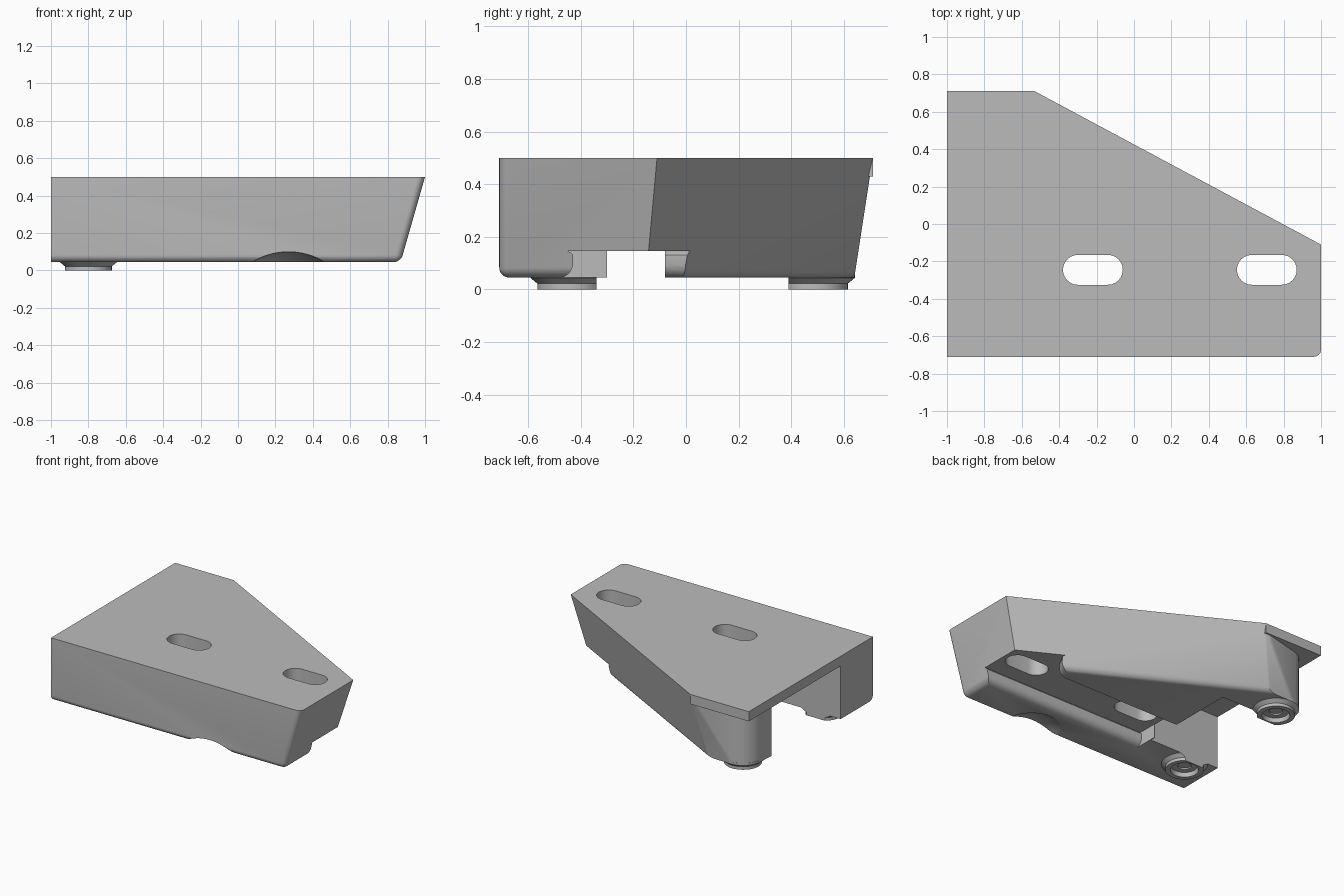
import bpy, bmesh
from math import cos, sin, pi, radians
from mathutils import Vector

if "Cube" in bpy.data.objects:
    bpy.data.objects.remove(bpy.data.objects["Cube"], do_unlink=True)

grey = bpy.data.materials.new("plain_grey")
grey.use_nodes = True
COLOUR = (0.5, 0.5, 0.5, 1)
grey.diffuse_color = COLOUR
grey.node_tree.nodes["Principled BSDF"].inputs["Base Color"].default_value = COLOUR

TOP, CEILING, BASE = 0.5, 0.43, 0.045
FRONT, BACK = -0.71, 0.71
FOOT_X, FOOT_Y = -0.8, {"front": -0.44, "back": 0.49}
WALL_Y = {"front": -0.34, "back": 0.39}
NX, NY = 0.472, 0.8816          # outward direction of the diagonal wall


def finish(name, bm):
    bmesh.ops.recalc_face_normals(bm, faces=bm.faces)
    mesh = bpy.data.meshes.new(name)
    bm.to_mesh(mesh)
    bm.free()
    mesh.materials.append(grey)
    ob = bpy.data.objects.new(name, mesh)
    bpy.context.collection.objects.link(ob)
    return ob


def loft(name, rings):
    """Closed solid through equally long rings of points."""
    bm = bmesh.new()
    loops = [[bm.verts.new(p) for p in ring] for ring in rings]
    n = len(loops[0])
    for a, b in zip(loops, loops[1:]):
        for i in range(n):
            j = (i + 1) % n
            bm.faces.new((a[i], a[j], b[j], b[i]))
    bm.faces.new(loops[0])
    bm.faces.new(loops[-1])
    return finish(name, bm)


def prism(name, outline, z0, z1):
    return loft(name, [[(x, y, z) for x, y in outline] for z in (z0, z1)])


def combine(target, tool, operation):
    mod = target.modifiers.new(operation.lower(), 'BOOLEAN')
    mod.operation, mod.object, mod.solver = operation, tool, 'EXACT'
    bpy.context.view_layer.objects.active = target
    bpy.ops.object.modifier_apply(modifier=mod.name)
    bpy.data.objects.remove(tool, do_unlink=True)


def smooth(ob):
    bpy.ops.object.select_all(action='DESELECT')
    ob.select_set(True)
    bpy.context.view_layer.objects.active = ob
    bpy.ops.object.shade_smooth_by_angle(angle=radians(32))


def diagonal_x(y, z):
    """Position of the drafted diagonal wall."""
    return (0.375 - 0.098 * (TOP - z) / (TOP - BASE) - NY * y) / NX


# Drafted body with a round pillar at its back corner
bm = bmesh.new()
for z in (BASE, TOP):
    low = z == BASE
    end_x = 0.87 if low else 1.0
    back_y = 0.64 if low else BACK
    corner_y = (NX / NY) * (diagonal_x(0, z) - end_x)
    outline = [(-1, FRONT), (end_x, FRONT), (end_x, corner_y),
               (diagonal_x(back_y, z), back_y), (-1, WALL_Y["front"])]
    outline += [(FOOT_X + 0.15 * cos(2 * pi * i / 40),
                 FOOT_Y["back"] + 0.15 * sin(2 * pi * i / 40)) for i in range(40)]
    for x, y in outline:
        bm.verts.new((x, y, z))
hull = bmesh.ops.convex_hull(bm, input=bm.verts)
loose = [v for v in bm.verts if not v.link_faces]
bmesh.ops.delete(bm, geom=loose, context='VERTS')
bmesh.ops.dissolve_limit(bm, angle_limit=0.01, verts=bm.verts, edges=bm.edges)


def rounded(e):
    a, b = (v.co for v in e.verts)
    upright = abs(a.z - b.z) > 0.1 and min(a.x, b.x) > 0.8 and max(a.y, b.y) < -0.6
    rim = max(a.z, b.z) < 0.05 and max(a.x, b.x) > 0.5
    return upright or rim


bmesh.ops.bevel(bm, geom=[e for e in bm.edges if rounded(e)], offset=0.038,
                segments=6, profile=0.5, affect='EDGES')
body = finish("bracket_body", bm)

# Overhanging top plate at the open end
plate = prism("top_plate", [(-1, -0.6), (-0.6, -0.6), (diagonal_x(BACK, TOP), BACK),
                            (-1, BACK)], CEILING, TOP)
combine(body, plate, 'UNION')

# Deep open cavity
y0, y1 = WALL_Y["front"], WALL_Y["back"]
cavity = prism("cavity_cutter", [(-1.5, y0), (-0.43, y0), (-0.43, y1), (-1.5, y1)],
               -0.1, CEILING)
combine(body, cavity, 'DIFFERENCE')

# Shallow channel, its side and end flaring towards the underside
rings = []
flares = [(-0.1, 0.045), (BASE, 0.045), (0.05, 0.03), (0.058, 0.018), (0.07, 0.008),
          (0.09, 0), (0.13, 0), (0.139, 0.006), (0.145, 0.018)]
for z, o in flares:
    x = 0.57 - o * 1.13
    rings.append([(px, py, z) for px, py in (
        (-0.425, -0.43 - o), (1.3, -0.43 - o), (1.3, 0.36),
        (x + 0.44 * NX / NY, 0.36), (x, -0.08),
        (-0.5, -0.08), (-0.5, -0.3), (-0.425, -0.3))])
combine(body, loft("channel_cutter", rings), 'DIFFERENCE')

# Two rounded slots through the top
for cx in (-0.22, 0.71):
    outline = []
    for i in range(26):
        side = 1 if i < 13 else -1
        t = -pi / 2 + pi * (i % 13) / 12 + (0 if side > 0 else pi)
        outline.append((cx + side * 0.08 + 0.08 * cos(t), -0.245 + 0.08 * sin(t)))
    combine(body, prism("slot_cutter", outline, -0.1, 0.7), 'DIFFERENCE')

# Finger scoop under the front edge
bm = bmesh.new()
bmesh.ops.create_uvsphere(bm, u_segments=64, v_segments=48, radius=0.37)
bmesh.ops.translate(bm, verts=bm.verts, vec=(0.27, FRONT - 0.01, -0.27))
combine(body, finish("scoop_cutter", bm), 'DIFFERENCE')
smooth(body)

# Recessed feet, trimmed flush with the cavity walls
profile = [(0, 0.06), (0.152, 0.06), (0.152, 0.044), (0.125, 0.022), (0.125, 0),
           (0.092, 0), (0.085, 0.03), (0.045, 0.03), (0.045, 0.04), (0, 0.04)]
for place in ("front", "back"):
    bm = bmesh.new()
    vs = [bm.verts.new((r, 0, z)) for r, z in profile]
    es = [bm.edges.new(pair) for pair in zip(vs, vs[1:])]
    bmesh.ops.spin(bm, geom=vs + es, cent=(0, 0, 0), axis=(0, 0, 1),
                   angle=2 * pi, steps=40)
    bmesh.ops.remove_doubles(bm, verts=bm.verts, dist=0.0005)
    bmesh.ops.translate(bm, verts=bm.verts, vec=(FOOT_X, FOOT_Y[place], 0))
    bmesh.ops.bisect_plane(bm, geom=bm.verts[:] + bm.edges[:] + bm.faces[:],
                           plane_co=(0, WALL_Y[place], 0),
                           plane_no=(0, 1 if place == "front" else -1, 0),
                           clear_outer=True)
    bmesh.ops.holes_fill(bm, edges=[e for e in bm.edges if e.is_boundary])
    smooth(finish(place + "_foot", bm))
